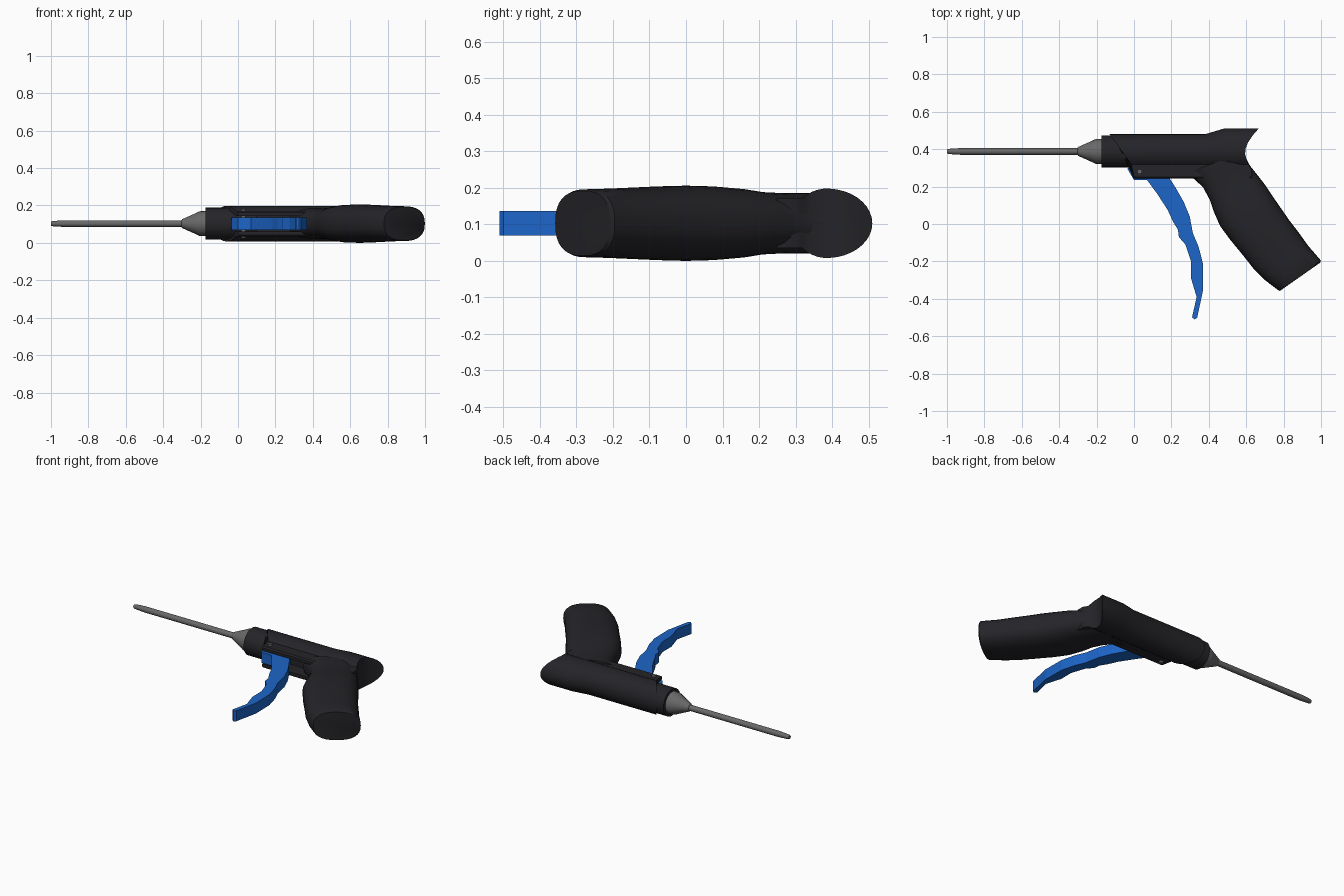
import bpy, bmesh, math
from mathutils import Vector

if "Cube" in bpy.data.objects:
    bpy.data.objects.remove(bpy.data.objects["Cube"])

CZ = 0.103   # mid plane of the tool
BY = 0.388   # barrel axis height in y


def material(name, rgb):
    m = bpy.data.materials.new(name)
    m.diffuse_color = (*rgb, 1)
    m.use_nodes = True
    m.node_tree.nodes["Principled BSDF"].inputs["Base Color"].default_value = m.diffuse_color
    return m


BLACK = material("black_plastic", (0.018, 0.017, 0.021))
BLUE = material("blue_plastic", (0.012, 0.13, 0.58))
STEEL = material("steel", (0.14, 0.14, 0.14))


def loft(name, rings, mat):
    """Skin a list of closed rings and cap both ends."""
    bm = bmesh.new()
    vr = [[bm.verts.new(p) for p in r] for r in rings]
    n = len(rings[0])
    for a, b in zip(vr, vr[1:]):
        for i in range(n):
            j = (i + 1) % n
            bm.faces.new((a[i], a[j], b[j], b[i]))
    bm.faces.new(vr[0])
    bm.faces.new(vr[-1])
    bmesh.ops.recalc_face_normals(bm, faces=bm.faces)
    me = bpy.data.meshes.new(name)
    bm.to_mesh(me)
    bm.free()
    ob = bpy.data.objects.new(name, me)
    bpy.context.collection.objects.link(ob)
    if mat:
        me.materials.append(mat)
    return ob


def lathe(name, profile, mat, n=24):
    """Revolve (x, radius) pairs about the barrel axis."""
    return loft(name, [[(x, BY + r * math.cos(2 * math.pi * i / n),
                         CZ + r * math.sin(2 * math.pi * i / n)) for i in range(n)]
                       for x, r in profile], mat)


def plate(name, outline, half, mat=None):
    """Extrude an xy outline symmetrically about the mid plane."""
    return loft(name, [[(x, y, CZ + s * half) for x, y in outline] for s in (-1, 1)], mat)


def activate(ob):
    bpy.ops.object.select_all(action='DESELECT')
    ob.select_set(True)
    bpy.context.view_layer.objects.active = ob


def cut(ob, cutter):
    m = ob.modifiers.new("cut", 'BOOLEAN')
    m.operation, m.object, m.solver = 'DIFFERENCE', cutter, 'EXACT'
    activate(ob)
    bpy.ops.object.modifier_apply(modifier=m.name)
    bpy.data.objects.remove(cutter)


def smooth(ob, deg=32):
    activate(ob)
    bpy.ops.object.shade_smooth_by_angle(angle=math.radians(deg))


# Needle, nozzle cone and collar
smooth(lathe("needle", [(-1, 0.011), (-0.99, 0.014), (-0.925, 0.018), (-0.28, 0.018)], STEEL, 16))
smooth(lathe("nozzle_cone", [(-0.302, 0.018), (-0.298, 0.024), (-0.235, 0.052),
                             (-0.205, 0.066), (-0.16, 0.068)], STEEL))
smooth(lathe("collar", [(-0.173, 0.085), (0.1, 0.085)], BLACK, 32))


# Body: round barrel on a narrower neck, with slanted front and raised rear
def body_ring(x, top, slanted=False):
    r, w, yc = 0.095, 0.068, 0.385
    a = math.acos(w / r)
    pts = [(r * math.cos(t), r * math.sin(t)) for t in
           (-a + (math.pi + 2 * a) * i / 28 for i in range(29))]
    pts += [(-w, -0.135), (-w + 0.008, -0.143), (w - 0.008, -0.143), (w, -0.135)]
    ring = []
    for z, y in pts:
        if y > 0:
            y *= (top - yc) / r
        y += yc
        px = min(0.0, x + (top - y) * 0.72) if slanted else x
        ring.append((px, y, CZ + z))
    return ring


body = loft("body", [body_ring(-0.13, 0.48, True), body_ring(0.12, 0.48),
                     body_ring(0.38, 0.48), body_ring(0.48, 0.51),
                     body_ring(0.72, 0.51)], BLACK)
cut(body, plate("rear_cutter", [(0.668, 0.512), (0.635, 0.474), (0.61, 0.437), (0.597, 0.405),
                                (0.594, 0.375), (0.603, 0.335), (0.63, 0.29), (0.63, 0.2),
                                (0.8, 0.2), (0.8, 0.55), (0.7, 0.55)], 0.2))
cut(body, plate("slot_cutter", [(-0.1, 0.2), (0.36, 0.2), (0.36, 0.33), (-0.1, 0.33)], 0.042))
smooth(body)


# Handle: front point, back point, half thickness per section
def handle_ring(fx, fy, bx, by, h, n=32, e=2.5):
    f, b = Vector((fx, fy, CZ)), Vector((bx, by, CZ))
    mid, half = (f + b) / 2, (b - f) / 2
    ring = []
    for i in range(n):
        c, s = math.cos(2 * math.pi * i / n), math.sin(2 * math.pi * i / n)
        u = math.copysign(abs(c) ** (2 / e), c)
        v = math.copysign(abs(s) ** (2 / e), s)
        ring.append(mid + half * u + Vector((0, 0, h * v)))
    return ring


handle = loft("handle", [handle_ring(*s) for s in (
    (0.780, -0.358, 0.995, -0.207, 0.089), (0.770, -0.353, 0.999, -0.195, 0.093),
    (0.700, -0.300, 0.930, -0.115, 0.095), (0.640, -0.240, 0.880, -0.045, 0.098),
    (0.585, -0.170, 0.830, 0.020, 0.101), (0.515, -0.085, 0.785, 0.085, 0.103),
    (0.460, -0.010, 0.740, 0.150, 0.101), (0.425, 0.070, 0.700, 0.210, 0.095),
    (0.405, 0.130, 0.660, 0.262, 0.086), (0.370, 0.195, 0.620, 0.312, 0.083),
    (0.325, 0.238, 0.600, 0.350, 0.083), (0.270, 0.270, 0.592, 0.385, 0.083))], BLACK)
smooth(handle, 40)

# Trigger lever
plate("trigger", [(-0.035, 0.295), (-0.02, 0.31), (0.15, 0.31), (0.19, 0.245), (0.225, 0.19),
                  (0.265, 0.12), (0.298, 0.04), (0.315, -0.05), (0.345, -0.12), (0.368, -0.21),
                  (0.37, -0.35), (0.338, -0.5), (0.325, -0.51), (0.31, -0.5), (0.335, -0.39),
                  (0.305, -0.29), (0.305, -0.2), (0.275, -0.11), (0.24, -0.07), (0.235, -0.03),
                  (0.21, 0.01), (0.18, 0.075), (0.125, 0.16), (0.07, 0.235), (0, 0.235)],
      0.0335, BLUE)

# Pivot pin through the neck
pin = [(0.03 + 0.013 * math.cos(math.pi * i / 8), 0.28 + 0.013 * math.sin(math.pi * i / 8))
       for i in range(16)]
smooth(plate("pivot_pin", pin, 0.078, STEEL))
